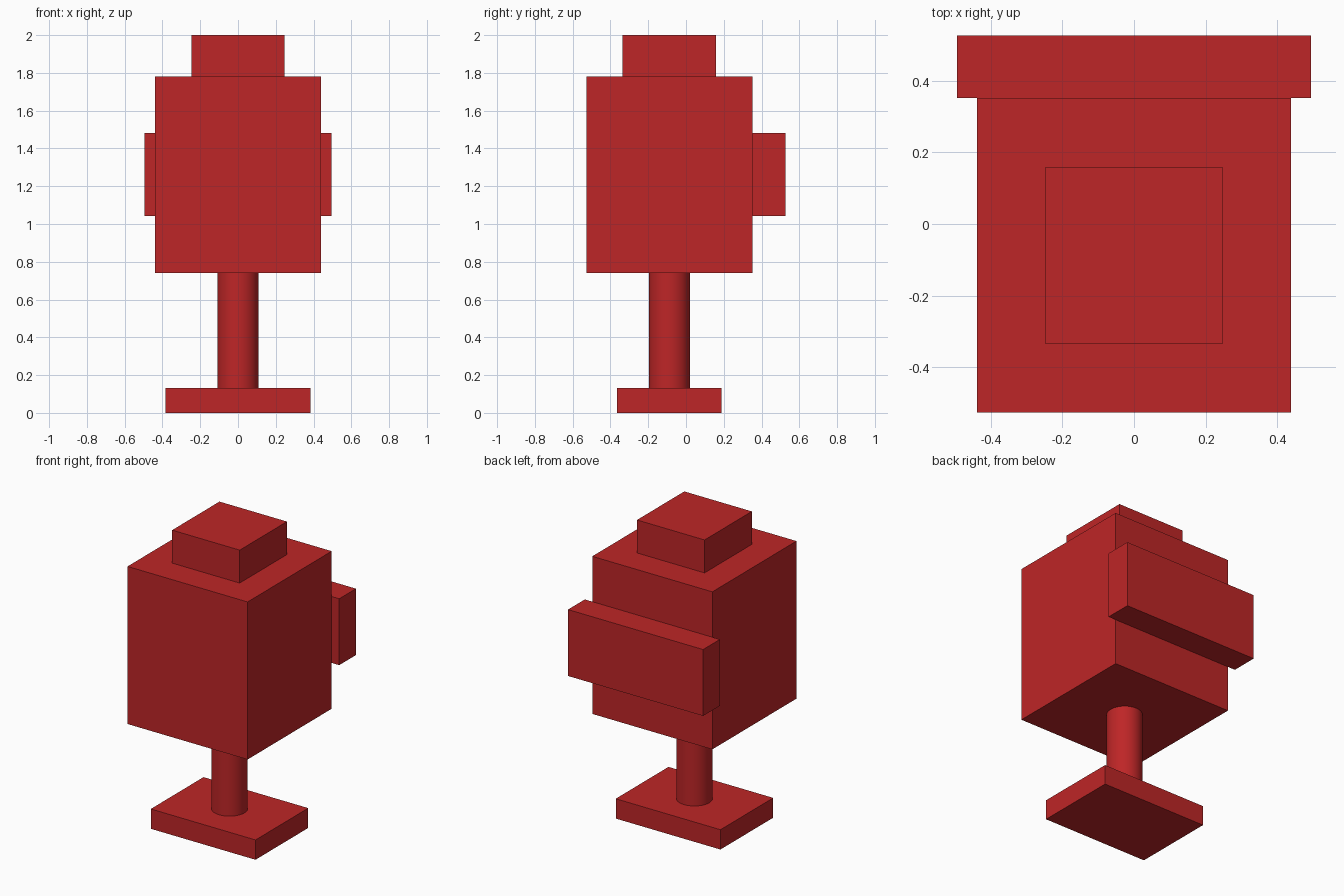
import bpy
import math

# Remove the default cube
cube = bpy.data.objects.get("Cube")
if cube:
    bpy.data.objects.remove(cube, do_unlink=True)

# Single red paint
RED = (0.515, 0.019, 0.02, 1.0)
paint = bpy.data.materials.new("red_paint")
paint.use_nodes = True
paint.diffuse_color = RED
paint.node_tree.nodes["Principled BSDF"].inputs["Base Color"].default_value = RED

AXIS_Y = -0.088  # depth of the post's centre line


def finish(name):
    obj = bpy.context.object
    obj.name = name
    obj.data.materials.append(paint)
    return obj


def box(name, half_width, y_range, z_range):
    (y0, y1), (z0, z1) = y_range, z_range
    bpy.ops.mesh.primitive_cube_add(size=1, location=(0, (y0 + y1) / 2, (z0 + z1) / 2))
    obj = finish(name)
    obj.scale = (2 * half_width, y1 - y0, z1 - z0)
    bpy.ops.object.transform_apply(location=False, rotation=False, scale=True)
    return obj


# Foot plate
box("base_plate", 0.383, (-0.364, 0.187), (0, 0.131))

# Round post between foot and body
post_bottom, post_top = 0.131, 0.74
bpy.ops.mesh.primitive_cylinder_add(
    vertices=48, radius=0.109, depth=post_top - post_bottom,
    location=(0, AXIS_Y, (post_bottom + post_top) / 2))
finish("post")
bpy.ops.object.shade_smooth_by_angle(angle=math.radians(30))

# Main body, top cap and rear cross block
box("body", 0.439, (-0.527, 0.352), (0.74, 1.782))
box("top_cap", 0.247, (AXIS_Y - 0.247, AXIS_Y + 0.247), (1.782, 2.0))
box("rear_block", 0.494, (0.352, 0.527), (1.043, 1.482))
